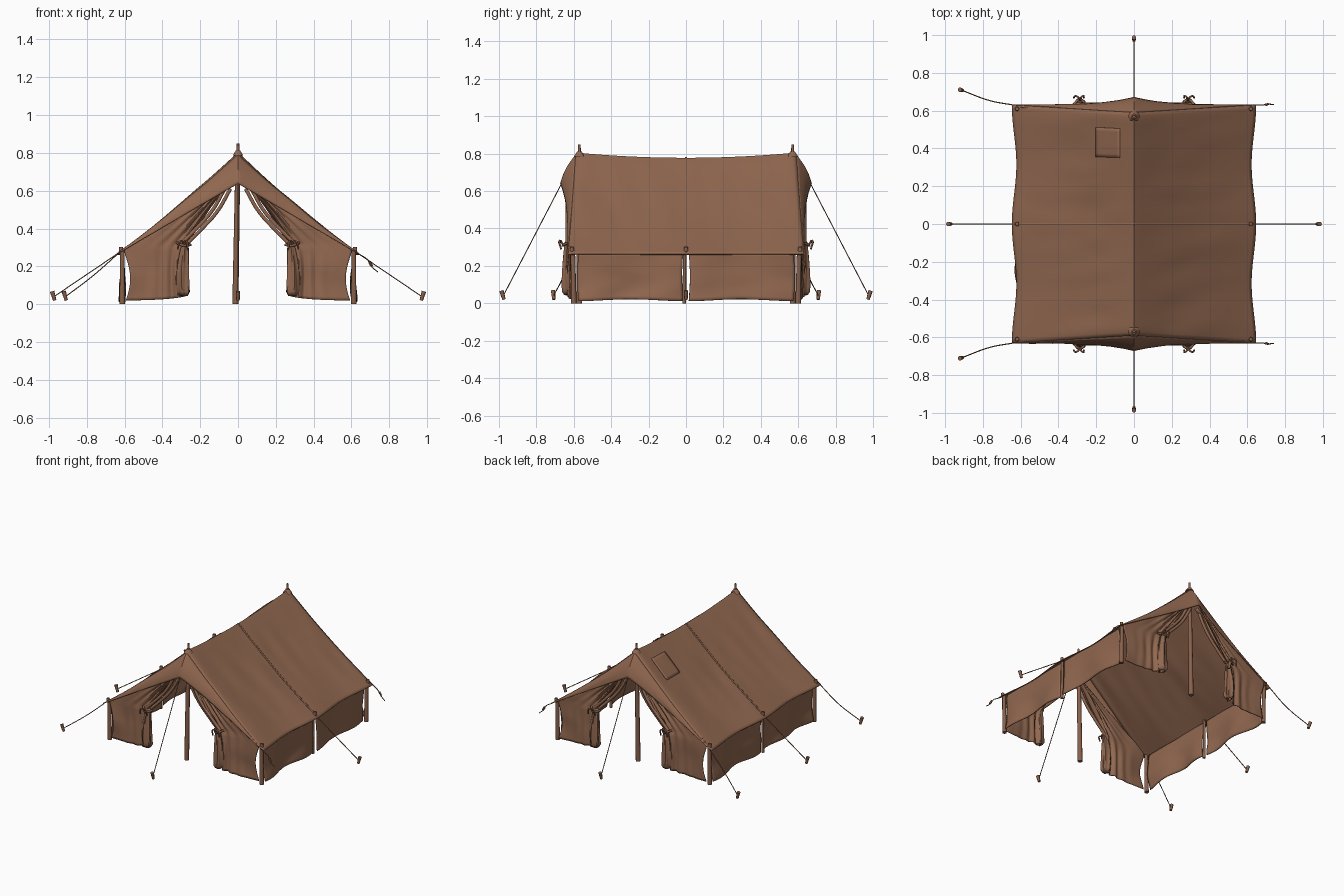
import bpy, bmesh, math
from mathutils import Vector, noise

if "Cube" in bpy.data.objects:
    bpy.data.objects.remove(bpy.data.objects["Cube"])


def material(name, rgb):
    m = bpy.data.materials.new(name)
    m.diffuse_color = (*rgb, 1)
    m.use_nodes = True
    m.node_tree.nodes["Principled BSDF"].inputs["Base Color"].default_value = m.diffuse_color
    return m


CANVAS = material("brown canvas", (0.285, 0.138, 0.080))
WOOD = material("brown wood", (0.25, 0.12, 0.07))


def finish(name, bm, mat, merge=False):
    if merge:
        bmesh.ops.remove_doubles(bm, verts=bm.verts, dist=0.0005)
    bmesh.ops.recalc_face_normals(bm, faces=bm.faces)
    for f in bm.faces:
        f.smooth = True
    me = bpy.data.meshes.new(name)
    bm.to_mesh(me)
    bm.free()
    me.set_sharp_from_angle(angle=math.radians(45))
    me.materials.append(mat)
    ob = bpy.data.objects.new(name, me)
    bpy.context.collection.objects.link(ob)
    return ob


def grid(bm, fn, nu, nv):
    vs = [[bm.verts.new(fn(i / nu, j / nv)) for j in range(nv + 1)] for i in range(nu + 1)]
    for i in range(nu):
        for j in range(nv):
            bm.faces.new((vs[i][j], vs[i + 1][j], vs[i + 1][j + 1], vs[i][j + 1]))


def cloth(name, fns, nu, nv, thick=0.006):
    bm = bmesh.new()
    for fn in fns:
        grid(bm, fn, nu, nv)
    ob = finish(name, bm, CANVAS, True)
    mod = ob.modifiers.new("thickness", 'SOLIDIFY')
    mod.thickness, mod.offset = thick, 0
    return ob


def rod(name, a, b, r1, r2, mat=WOOD, seg=10):
    a, b = Vector(a), Vector(b)
    bm = bmesh.new()
    bmesh.ops.create_cone(bm, cap_ends=True, segments=seg, radius1=r1, radius2=r2, depth=(b - a).length)
    rot = (b - a).to_track_quat('Z', 'Y').to_matrix()
    for v in bm.verts:
        v.co = rot @ v.co + (a + b) / 2
    return finish(name, bm, mat)


def cord(name, pts, r=0.003, mat=WOOD):
    cu = bpy.data.curves.new(name, 'CURVE')
    cu.dimensions, cu.bevel_depth, cu.bevel_resolution = '3D', r, 1
    cu.use_fill_caps = True
    sp = cu.splines.new('BEZIER')
    sp.bezier_points.add(len(pts) - 1)
    for p, co in zip(sp.bezier_points, pts):
        p.co = co
        p.handle_left_type = p.handle_right_type = 'AUTO'
    cu.materials.append(mat)
    ob = bpy.data.objects.new(name, cu)
    bpy.context.collection.objects.link(ob)
    return ob


def roof_point(s, t, v):
    """Sagging roof: s side, t along y from -1 to 1, v from ridge to eave."""
    scallop = 0.024 * math.sin(math.pi * abs(t)) ** 2
    x = v * (0.645 - scallop * v)
    y = t * (0.59 + 0.04 * v)
    ridge = 0.775 + 0.028 * t * t - 0.012 * max(0, abs(t) - 0.95) / 0.05
    z = ridge + (0.262 - ridge) * v - 0.020 * math.sin(math.pi * v)
    n = noise.noise(Vector((s * x * 3 + y * 4, y * 7 - s * x * 2, 3.1)))
    z += 0.012 * n * min(1, 3 * v) * (1 - v * v)
    return Vector((s * x, y, z))


SIDES = (-1, 1)

# roof, both slopes
cloth("roof", [lambda u, v, s=s: roof_point(s, 2 * u - 1, v) for s in SIDES], 60, 36)


# centre seam and repair patch
def seam(u, v, s):
    return roof_point(s, (v - 0.5) * 0.02, 0.98 * u) + Vector((0, 0, 0.005))


cloth("roof_seam", [lambda u, v, s=s: seam(u, v, s) for s in SIDES], 36, 2, 0.002)
cloth("roof_patch", [lambda u, v: roof_point(-1, 0.59 + 0.26 * u, 0.11 + 0.2 * v)
                     + Vector((-0.004, 0, 0.005))], 8, 8, 0.003)


# gable flaps that slope out below the roof ends
def gable(u, v, s, e):
    top = roof_point(s, e, u)
    low = Vector((s * 0.645 * u, e * (0.63 + 0.04 * (1 - u) ** 4), 0.638 - 0.376 * u))
    p = top.lerp(low, v)
    p.y += e * 0.012 * math.sin(math.pi * v) * (1 - u)
    p.y += 0.012 * noise.noise(Vector((u * 9, v * 3, s))) * v * u * (1 - u)
    return p


for e, end in ((-1, "front"), (1, "back")):
    cloth(end + "_gable_flap", [lambda u, v, s=s: gable(u, v, s, e) for s in SIDES], 36, 8)


# side walls, two billowing panels on each side
def wall(u, v, s, e):
    d = 0.015 + 0.56 * u
    y = e * (d + 0.006 * math.sin(math.pi * v))
    n = noise.noise(Vector((d * 5, v * 2.5, s * 4 + e)))
    x = 0.613 + v * (0.012 * math.sin(u * 9 + e + s) + 0.014 * n) - 0.01 * math.sin(math.pi * v) * u
    z = 0.27 - v * (0.258 - 0.010 * math.sin(math.pi * u) ** 2)
    return Vector((s * x, y, z))


for s, side in ((-1, "left"), (1, "right")):
    cloth(side + "_walls", [lambda u, v, e=e: wall(u, v, s, e) for e in SIDES], 32, 14)


# tied back door curtains
def curtain(u, v, s, e):
    z = 0.645 - 0.625 * v
    if z > 0.31:
        k = (z - 0.31) / 0.335
        inner = 0.02 + 0.25 * (1 - k) ** 0.75
    else:
        inner = 0.27 + 0.02 * math.sin((0.31 - z) / 0.29 * 3.1)
    edge = 0.60 - 0.03 * math.sin(math.pi * min(1, z / 0.27))
    outer = min(edge, 0.63 * (0.70 - z) / 0.42)
    x = inner + (outer - inner) * u ** 1.4
    fold = (1 - u) ** 2
    pinch = min(1, abs(z - 0.31) / 0.12)
    y = 0.613 + fold * (0.020 * (0.35 + 0.65 * pinch) * math.sin(u * 30 + z * 4))
    y += 0.016 * noise.noise(Vector((x * 6, z * 6, s + 2 * e))) * u + 0.012 * fold * (z < 0.3)
    z += 0.025 * fold * v ** 6
    return Vector((s * x, e * y, z))


# gathered cloth hanging below the tie
def bundle(u, v, s, e):
    a = u * 2 * math.pi
    r = (0.013 + 0.017 * math.sin(min(1, v * 1.3) * math.pi / 2)) * (1 + 0.18 * math.sin(5 * a + 2 * v))
    if v > 0.96:
        r *= 0.6
    cx = 0.278 + 0.012 * math.sin(v * 2.5)
    return Vector((s * (cx + r * math.cos(a)), e * (0.632 + 0.9 * r * math.sin(a)), 0.33 - 0.285 * v))


for e, end in ((-1, "front"), (1, "back")):
    for s, side in ((-1, "left"), (1, "right")):
        tag = f"{end}_{side}_"
        cloth(tag + "curtain", [lambda u, v: curtain(u, v, s, e)], 36, 36, 0.005)
        cloth(tag + "curtain_bundle", [lambda u, v: bundle(u, v, s, e)], 24, 14, 0.004)
        # rolled inner hem running from the peak to the tie
        for k, off in enumerate((0.0, 0.03)):
            cord(tag + f"curtain_fold_{k}", [(s * (x + off), e * (0.62 + 0.012 * k), z) for x, z in
                 ((0.04, 0.61), (0.11, 0.49), (0.20, 0.39), (0.27, 0.32))], 0.011, CANVAS)
        # tie band with loose ends
        cord(tag + "tie_band", [(s * 0.25, e * 0.625, 0.315), (s * 0.285, e * 0.658, 0.31),
                                (s * 0.325, e * 0.625, 0.325)], 0.007, CANVAS)
        for k, dx in enumerate((-0.025, 0.03)):
            cord(tag + f"tie_end_{k}", [(s * 0.285, e * 0.658, 0.315), (s * (0.287 + dx / 2), e * 0.675, 0.335),
                                        (s * (0.29 + dx), e * 0.668, 0.29)], 0.005, CANVAS)
        # corner posts with pegs through the roof
        rod(tag + "post", (s * 0.612, e * 0.60, 0), (s * 0.612, e * 0.605, 0.285), 0.015, 0.012)
        rod(tag + "post_cap", (s * 0.617, e * 0.61, 0.275), (s * 0.619, e * 0.61, 0.302), 0.013, 0.010)
    # main pole with spike
    rod(end + "_pole", (-0.014, e * 0.57, 0), (0, e * 0.57, 0.80), 0.016, 0.013)
    rod(end + "_pole_spike", (0, e * 0.57, 0.78), (0, e * 0.57, 0.85), 0.008, 0.007)
    rod(end + "_pole_collar", (0, e * 0.57, 0.785), (0, e * 0.57, 0.812), 0.030, 0.012, CANVAS, 14)

# middle side posts
for s, side in ((-1, "left"), (1, "right")):
    rod(side + "_middle_post", (s * 0.612, -0.010, 0), (s * 0.612, -0.006, 0.285), 0.010, 0.009)
    rod(side + "_middle_post_cap", (s * 0.617, 0, 0.275), (s * 0.619, 0, 0.302), 0.013, 0.010)


# guy ropes and stakes
def guy(name, a, b, bend):
    a, b = Vector(a), Vector(b)
    out = (b - a) * Vector((1, 1, 0))
    out.normalize()
    cord(name + "_rope", [a, (a + b) / 2 + Vector(bend), b])
    rod(name + "_stake", b - out * 0.004 - Vector((0, 0, 0.02)), b + out * 0.010 + Vector((0, 0, 0.028)),
        0.009, 0.012, WOOD, 8)


for e, end in ((-1, "front"), (1, "back")):
    guy(end, (0, e * 0.668, 0.635), (0, e * 0.977, 0.04), (0, 0, 0))
    guy(end + "_left", (-0.64, e * 0.63, 0.262), (-0.912, e * 0.708, 0.04), (0.01, -e * 0.015, 0))
    # loose rope end on the right corners
    cord(end + "_right_loose_rope", [(0.64, e * 0.63, 0.265), (0.685, e * 0.63, 0.235),
                                     (0.70, e * 0.635, 0.205), (0.74, e * 0.632, 0.17)])
    rod(end + "_right_rope_knot", (0.698, e * 0.63, 0.225), (0.71, e * 0.635, 0.20), 0.006, 0.006, WOOD, 8)
for s, side in ((-1, "left"), (1, "right")):
    guy(side, (s * 0.64, 0, 0.265), (s * 0.973, 0, 0.04), (0, 0, 0))
